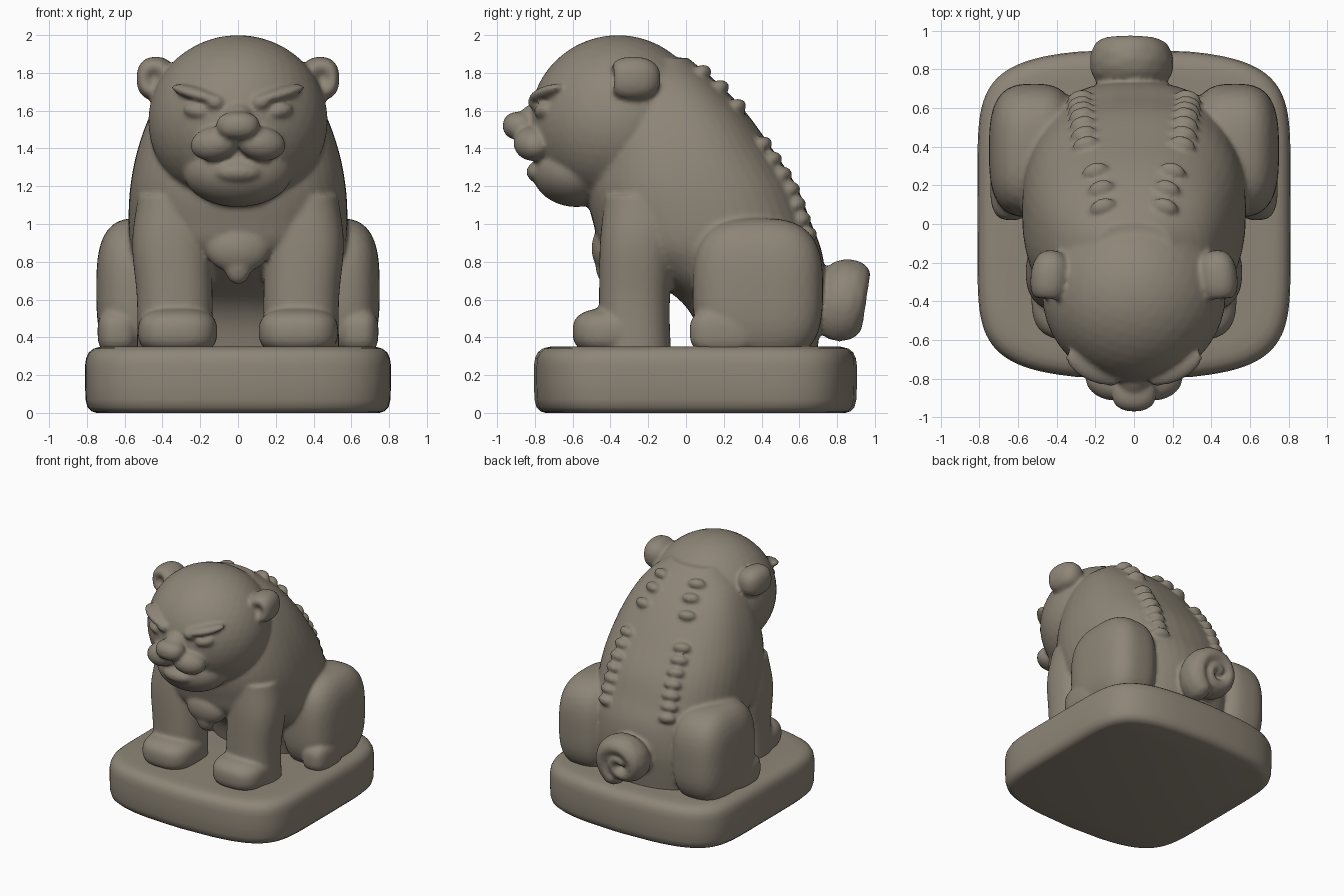
import bpy, bmesh, math
from mathutils import Vector, Euler

if "Cube" in bpy.data.objects:
    bpy.data.objects.remove(bpy.data.objects["Cube"])

stone = bpy.data.materials.new("warm_grey_stone")
stone.diffuse_color = (0.27, 0.235, 0.185, 1)
stone.use_nodes = True
stone.node_tree.nodes["Principled BSDF"].inputs["Base Color"].default_value = stone.diffuse_color


def power(v, e):
    return math.copysign(abs(v) ** e, v)


def sample(rows, z):
    """Smoothly interpolated section (z, x, y_front, y_back, half_width) at height z."""
    i = 0
    while i < len(rows) - 2 and z > rows[i + 1][0]:
        i += 1
    a, b = rows[i], rows[i + 1]
    p, q = rows[max(i - 1, 0)], rows[min(i + 2, len(rows) - 1)]
    h = b[0] - a[0]
    t = (z - a[0]) / h
    out = [z]
    for k in range(1, 5):
        m0 = (b[k] - p[k]) / (b[0] - p[0]) * h
        m1 = (q[k] - a[k]) / (q[0] - a[0]) * h
        out.append((2*t**3 - 3*t*t + 1) * a[k] + (t**3 - 2*t*t + t) * m0
                   + (3*t*t - 2*t**3) * b[k] + (t**3 - t*t) * m1)
    return out


def skin(bm, rings):
    """Close a stack of equal point rings into a solid."""
    vs = [[bm.verts.new(p) for p in r] for r in rings]
    n = len(vs[0])
    for a, b in zip(vs, vs[1:]):
        for i in range(n):
            bm.faces.new((a[i], a[(i + 1) % n], b[(i + 1) % n], b[i]))
    bm.faces.new(vs[0][::-1])
    bm.faces.new(vs[-1])


def loft(bm, rows, n=2.4, steps=40, side=1):
    rings = []
    for s in range(steps + 1):
        z, x, yf, yb, hw = sample(rows, rows[0][0] + (rows[-1][0] - rows[0][0]) * s / steps)
        ring = []
        for i in range(48):
            a = math.tau * i / 48
            ring.append((side * x + hw * power(math.cos(a), 2 / n),
                         (yf + yb) / 2 + (yb - yf) / 2 * power(math.sin(a), 2 / n), z))
        rings.append(ring)
    skin(bm, rings)


def blob(bm, c, r, n=2.0, rot=(0, 0, 0), both=False, dent=0.0, detail=4):
    """Rounded super-ellipsoid, optionally repeated on both sides."""
    for side in ((1, -1) if both else (1,)):
        vs = bmesh.ops.create_icosphere(bm, subdivisions=detail, radius=1)["verts"]
        m = Euler((rot[0], rot[1] * side, rot[2] * side)).to_matrix()
        for v in vs:
            p = v.co / sum(abs(k) ** n for k in v.co) ** (1 / n)
            if dent and p.y < 0:
                p.y += dent * math.exp(-4 * (p.x ** 2 + p.z ** 2))
            v.co = m @ Vector((p.x * r[0], p.y * r[1], p.z * r[2])) + Vector((c[0] * side, c[1], c[2]))


def finish(bm, name):
    bmesh.ops.recalc_face_normals(bm, faces=bm.faces)
    me = bpy.data.meshes.new(name)
    bm.to_mesh(me)
    bm.free()
    me.materials.append(stone)
    me.polygons.foreach_set("use_smooth", [True] * len(me.polygons))
    ob = bpy.data.objects.new(name, me)
    bpy.context.collection.objects.link(ob)
    return ob


# plinth with bowed front and back and rounded edges
bm = bmesh.new()
rings = []
for z, inset in ((0, .06), (.008, .035), (.03, .013), (.07, .003), (.15, 0), (.25, 0),
                 (.29, .006), (.32, .02), (.34, .045), (.35, .08), (.352, .14)):
    ring = []
    for i in range(120):
        a = math.tau * i / 120
        x, y = power(math.cos(a), 1 / 3), power(math.sin(a), 1 / 3)
        ring.append(((.81 - inset) * x, .05 + (.855 - inset) * y * (1 - .12 * x * x), z))
    rings.append(ring)
skin(bm, rings)
finish(bm, "plinth")

# seated animal: overlapping volumes fused into one carved surface
bm = bmesh.new()

# torso
torso = [(.30, 0, .10, .69, .42), (.50, 0, .04, .72, .47), (.62, 0, -.06, .735, .50),
         (.75, 0, -.28, .735, .535), (.87, 0, -.44, .715, .57), (1.0, 0, -.49, .665, .58),
         (1.2, 0, -.53, .585, .57), (1.4, 0, -.50, .455, .53), (1.6, 0, -.45, .31, .455),
         (1.75, 0, -.40, .165, .36), (1.88, 0, -.30, .01, .20)]
loft(bm, torso)

# front legs and paws
leg = [(.30, .335, -.46, -.08, .20), (.6, .335, -.46, -.085, .20),
       (.9, .35, -.455, -.05, .21), (1.15, .33, -.43, 0, .20)]
for s in (1, -1):
    loft(bm, leg, side=s)
blob(bm, (.32, -.38, .43), (.21, .22, .125), 2.8, both=True)

# haunches and hind paws
blob(bm, (.52, .38, .65), (.23, .345, .38), 3, both=True)
blob(bm, (.635, .2, .43), (.108, .18, .12), 3, both=True)

# chest tuft
blob(bm, (0, -.41, .87), (.17, .09, .13))
blob(bm, (0, -.42, .79), (.075, .06, .11))

# head, jaw
blob(bm, (0, -.36, 1.545), (.475, .465, .455))
blob(bm, (0, -.58, 1.28), (.29, .235, .19))
blob(bm, (0, -.77, 1.275), (.13, .075, .06))
# muzzle, nose and bridge
blob(bm, (.125, -.815, 1.425), (.13, .095, .09), rot=(0, .15, .3), both=True)
blob(bm, (0, -.88, 1.52), (.115, .09, .075), 2.3)
blob(bm, (0, -.79, 1.56), (.085, .09, .08))
# brows, eyes, cheeks
blob(bm, (.22, -.74, 1.69), (.15, .07, .035), rot=(0, -.25, .5), both=True)
blob(bm, (.22, -.755, 1.60), (.075, .045, .04), rot=(0, -.15, .4), both=True)
blob(bm, (.12, -.79, 1.645), (.05, .05, .04), both=True)
# ears
blob(bm, (.435, -.28, 1.77), (.1, .145, .115), 2.4, rot=(0, 0, .1), both=True, dent=.5)

# two rows of curls down the back
for x, z in ((.16, 1.80), (.17, 1.72), (.20, 1.62), (.25, 1.42), (.26, 1.34), (.265, 1.26),
             (.27, 1.18), (.275, 1.10), (.28, 1.02), (.28, .94)):
    _, _, yf, yb, hw = sample(torso, z)
    y = (yf + yb) / 2 + (yb - yf) / 2 * (1 - (x / hw) ** 2.4) ** (1 / 2.4)
    blob(bm, (x, y, z), (.07, .05, .042), rot=(.5, 0, -.3), both=True, detail=3)

# curled tail
for i in range(60):
    t = i / 59
    a = -.9 + t * 1.5 * math.tau
    r = .17 - .135 * t
    x, z = -.04 + r * math.cos(a) * 1.02, .6 + r * math.sin(a)
    blob(bm, (x, .835 + .15 * (z - .6), z), (.09 - .035 * t, .125, .09 - .035 * t), detail=2)

bear = finish(bm, "seated_bear")
m = bear.modifiers.new("fuse", "REMESH")
m.mode = 'VOXEL'
m.voxel_size = .014
m.use_smooth_shade = True
m = bear.modifiers.new("soften", "SMOOTH")
m.factor = .5
m.iterations = 5
